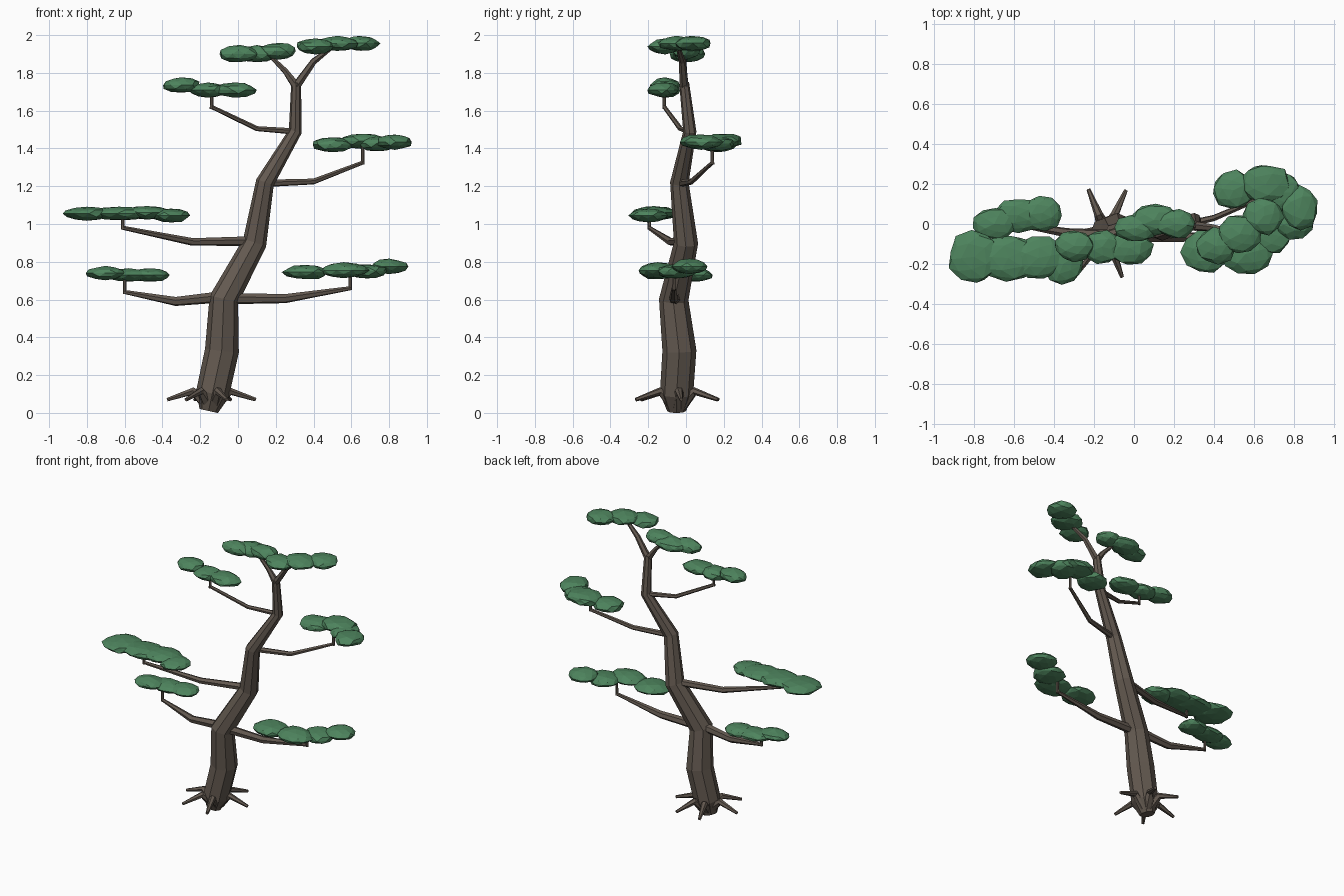
import bpy, bmesh, math, random
from mathutils import Vector, Matrix

if "Cube" in bpy.data.objects:
    bpy.data.objects.remove(bpy.data.objects["Cube"])

random.seed(7)


def material(name, rgb):
    m = bpy.data.materials.new(name)
    m.diffuse_color = (*rgb, 1)
    m.use_nodes = True
    m.node_tree.nodes["Principled BSDF"].inputs["Base Color"].default_value = m.diffuse_color
    return m


BARK = material("bark", (0.125, 0.1, 0.08))
LEAF = material("leaf", (0.075, 0.23, 0.11))


def finish(bm, name, mat):
    me = bpy.data.meshes.new(name)
    bm.to_mesh(me)
    bm.free()
    me.materials.append(mat)
    ob = bpy.data.objects.new(name, me)
    bpy.context.collection.objects.link(ob)
    return ob


# Tapered faceted tube along points (x, y, z, radius)
def tube(name, pts, sides=6):
    bm = bmesh.new()
    pos = [Vector(p[:3]) for p in pts]
    rings = []
    q = None
    last = None
    for i, p in enumerate(pos):
        a = (p - pos[i - 1]).normalized() if i else Vector()
        b = (pos[i + 1] - p).normalized() if i < len(pos) - 1 else Vector()
        t = (a + b).normalized()
        if q is None:
            q = t.orthogonal().normalized()
        else:
            q = last.rotation_difference(t) @ q
        last = t
        w = t.cross(q)
        rings.append([bm.verts.new(p + pts[i][3] * (q * math.cos(k * math.tau / sides) + w * math.sin(k * math.tau / sides)))
                      for k in range(sides)])
    for r, s in zip(rings, rings[1:]):
        for k in range(sides):
            n = (k + 1) % sides
            bm.faces.new((r[k], r[n], s[n], s[k]))
    bm.faces.new(rings[0][::-1])
    bm.faces.new(rings[-1])
    return finish(bm, name, BARK)


# Foliage pad: overlapping flattened low-poly lumps (x, y, z, rx, ry)
def pad(name, lumps, h=0.04):
    bm = bmesh.new()
    for x, y, z, rx, ry in lumps:
        m = (Matrix.Translation((x, y, z)) @ Matrix.Diagonal((rx, ry, h, 1))
             @ Matrix.Rotation(random.uniform(0, 6.28), 4, 'Z'))
        new = bmesh.ops.create_icosphere(bm, subdivisions=2, radius=1, matrix=m)["verts"]
        c = Vector((x, y, z))
        for v in new:
            v.co = c + (v.co - c) * random.uniform(0.92, 1.08)
    return finish(bm, name, LEAF)


# Trunk
tube("trunk", [(-.155, -.05, 0.01, .05), (-.135, -.05, .1, .088), (-.085, -.035, .33, .09),
               (-.075, -.065, .6, .078), (.088, 0, .9, .064), (.143, -.035, 1.22, .049),
               (.303, .02, 1.49, .035), (.308, -.01, 1.75, .026)], 8)

# Crown fork
tube("fork_left", [(.308, -.01, 1.73, .024), (.25, -.01, 1.81, .016), (.18, -.01, 1.88, .011)])
tube("fork_right", [(.308, -.01, 1.73, .024), (.4, -.02, 1.86, .018), (.49, -.04, 1.93, .012)])

# Roots
for i, deg in enumerate((5, 65, 112, 180, 235, 290)):
    c, s = math.cos(math.radians(deg)), math.sin(math.radians(deg))
    tube(f"root_{i + 1}", [(-.14 + r * c, -.045 + r * s, z, w)
                           for r, z, w in ((.02, .045, .04), (.1, .115, .022), (.235, .07, .01))])

# Branches: trunk joint, elbow, tip, with a thin upright stub at the tip
BRANCHES = {
    "low_left": ((-.08, -.06, .615), (-.33, -.045, .59), (-.6, 0, .64), .72, .031),
    "low_right": ((-.06, -.06, .605), (.25, -.065, .605), (.595, -.065, .66), .74, .031),
    "mid_left": ((.08, 0, .91), (-.24, -.08, .905), (-.61, -.195, .98), 1.04, .026),
    "mid_right": ((.14, -.03, 1.215), (.4, .03, 1.225), (.66, .14, 1.325), 1.41, .02),
    "high_left": ((.3, .02, 1.49), (.1, -.03, 1.505), (-.14, -.115, 1.62), 1.7, .017),
}
for n, (a, b, c, top, r) in BRANCHES.items():
    tube("branch_" + n, [(*a, r), (*b, r * .8), (*c, .011)])
    tube("stub_" + n, [(c[0], c[1], c[2] - .01, .01), (c[0], c[1], top, .009)])

# Foliage pads
pad("foliage_low_left", [(-.46, .055, .73, .105, .09), (-.58, .045, .73, .12, .085), (-.7, 0, .74, .105, .08)], .036)
pad("foliage_low_right", [(.36, -.14, .745, .12, .11), (.56, -.15, .755, .13, .1),
                          (.68, -.05, .75, .11, .1), (.8, .02, .775, .1, .095)])
pad("foliage_mid_left", [(-.8, -.165, 1.055, .13, .13), (-.63, -.17, 1.055, .16, .12),
                         (-.48, -.17, 1.06, .13, .11), (-.355, -.2, 1.045, .1, .1)], .037)
pad("foliage_mid_right", [(.5, .17, 1.42, .11, .1), (.66, .2, 1.44, .13, .1), (.74, .16, 1.425, .1, .1),
                          (.83, .08, 1.435, .095, .11)])
pad("foliage_high_left", [(-.3, -.11, 1.735, .1, .08), (-.16, -.115, 1.71, .1, .085), (-.02, -.12, 1.71, .115, .085)])
pad("foliage_crown_left", [(.01, -.02, 1.9, .11, .07), (.1, .02, 1.9, .12, .08), (.21, 0, 1.915, .1, .075)], .045)
pad("foliage_crown_right", [(.41, -.11, 1.94, .105, .09), (.53, -.05, 1.955, .11, .1), (.65, .04, 1.957, .1, .095)])
